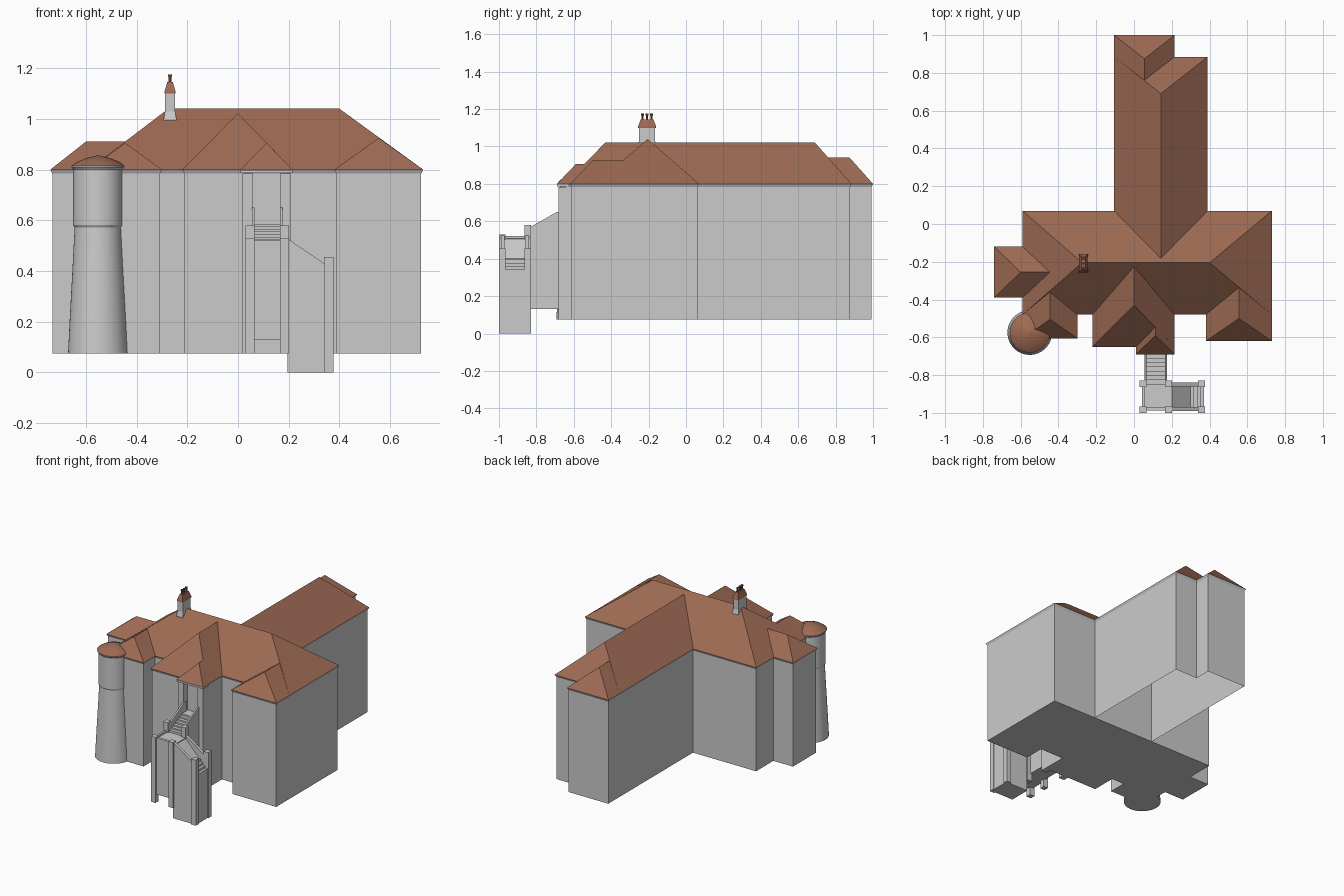
import bpy, bmesh, math
from mathutils import Vector

cube = bpy.data.objects.get("Cube")
if cube:
    bpy.data.objects.remove(cube, do_unlink=True)


def material(name, r, g, b):
    m = bpy.data.materials.new(name)
    m.use_nodes = True
    m.diffuse_color = (r, g, b, 1)
    m.node_tree.nodes["Principled BSDF"].inputs["Base Color"].default_value = (r, g, b, 1)
    return m


PLASTER = material("pale_grey_plaster", 0.6, 0.6, 0.6)
TILE = material("brown_roof_tile", 0.34, 0.145, 0.088)
POT = material("dark_clay", 0.2, 0.075, 0.05)

GROUND, EAVE = 0.075, 0.80


def finish(name, bm, mat):
    bmesh.ops.recalc_face_normals(bm, faces=bm.faces)
    mesh = bpy.data.meshes.new(name)
    bm.to_mesh(mesh)
    bm.free()
    mesh.materials.append(mat)
    ob = bpy.data.objects.new(name, mesh)
    bpy.context.collection.objects.link(ob)
    return ob


def loft(name, rings, mat, bottom=True, top=True):
    """Skin a stack of equal-length point rings."""
    bm = bmesh.new()
    loops = [[bm.verts.new(p) for p in ring] for ring in rings]
    n = len(loops[0])
    for low, high in zip(loops, loops[1:]):
        for i in range(n):
            j = (i + 1) % n
            bm.faces.new((low[i], low[j], high[j], high[i]))
    if bottom:
        bm.faces.new(loops[0][::-1])
    if top:
        bm.faces.new(loops[-1])
    return finish(name, bm, mat)


def box(name, x0, x1, y0, y1, z0, z1, mat=PLASTER):
    base = [(x0, y0), (x1, y0), (x1, y1), (x0, y1)]
    return loft(name, [[(x, y, z) for x, y in base] for z in (z0, z1)], mat)


def profile(name, pts, axis, a, b):
    """Extrude a side profile along x (points are y, z) or y (points are x, z)."""
    place = (lambda p, t: (t, *p)) if axis == "x" else (lambda p, t: (p[0], t, p[1]))
    return loft(name, [[place(p, t) for p in pts] for t in (a, b)], PLASTER)


def walls(name, outline, floor):
    """Straight walls set in from the eaves, with a flared cornice on top."""
    pts = [Vector(p) for p in outline]
    inner = []
    for i, p in enumerate(pts):
        d1 = (p - pts[i - 1]).normalized()
        d2 = (pts[(i + 1) % len(pts)] - p).normalized()
        inner.append(p + 0.008 * Vector((-d1.y - d2.y, d1.x + d2.x)))
    rings = [[(p.x, p.y, z) for p in line]
             for line, z in ((inner, GROUND), (inner, EAVE - 0.016), (pts, EAVE))]
    return loft(name, rings, PLASTER, bottom=floor, top=False)


def roof(name, x0, x1, y0, y1, start, end, z):
    """Ridge roof over a rectangle; the ridge runs from start to end (x, y)."""
    bm = bmesh.new()
    a, b, c, d = [bm.verts.new((x, y, EAVE)) for x, y in
                  ((x0, y0), (x1, y0), (x1, y1), (x0, y1))]
    s, e = [bm.verts.new((*p, z)) for p in (start, end)]
    if start[1] == end[1]:
        faces = ((a, b, e, s), (b, c, e), (c, d, s, e), (d, a, s))
    else:
        faces = ((a, b, s), (b, c, e, s), (c, d, e), (d, a, s, e))
    for f in faces:
        bm.faces.new(f)
    return finish(name, bm, TILE)


def lathe(name, x, y, rings, mat, sides=48, closed=True):
    turn = [2 * math.pi * i / sides for i in range(sides)]
    ob = loft(name, [[(x + r * math.cos(t), y + r * math.sin(t), z) for t in turn]
                     for r, z in rings], mat, closed, closed)
    bpy.ops.object.select_all(action="DESELECT")
    bpy.context.view_layer.objects.active = ob
    ob.select_set(True)
    bpy.ops.object.shade_smooth_by_angle(angle=math.radians(30))
    return ob


# Walls of the front building and the rear wing
walls("main_walls", [(.73, .07), (-.59, .07), (-.59, -.12), (-.74, -.12),
                     (-.74, -.39), (-.59, -.39), (-.59, -.605), (-.30, -.605),
                     (-.30, -.48), (-.22, -.48), (-.22, -.65), (.215, -.65),
                     (.215, -.48), (.38, -.48), (.38, -.62), (.73, -.62)], True)
walls("rear_wing_walls", [(-.105, .05), (.39, .05), (.39, .885),
                          (.215, .885), (.215, 1), (-.105, 1)], False)

# Roofs
roof("main_roof", -.59, .73, -.48, .07, (-.275, -.205), (.40, -.205), 1.04)
roof("left_front_roof", .38, .73, -.62, -.33, (.555, -.50), (.555, -.33), .925)
roof("right_front_roof", -.59, -.30, -.605, -.36, (-.445, -.505), (-.445, -.36), .905)
roof("centre_roof", -.22, .215, -.65, -.225, (0, -.43), (0, -.225), 1.022)
roof("porch_roof", .01, .215, -.69, -.545, (.113, -.59), (.113, -.545), .905)
roof("right_side_roof", -.74, -.445, -.39, -.12, (-.60, -.255), (-.445, -.255), .91)
roof("rear_wing_roof", -.105, .39, -.18, .885, (.142, -.18), (.142, .69), 1.02)
roof("rear_end_roof", -.105, .215, .76, 1, (.055, .76), (.055, .875), .94)

# Porch: two piers and a beam under the eaves
for side, x0, x1 in (("right", .018, .06), ("left", .165, .207)):
    box(side + "_porch_pier", x0, x1, -.682, -.63, GROUND, EAVE - .016)
box("porch_cornice", .01, .215, -.69, -.63, EAVE - .014, EAVE - .001)

# Round tower
TX, TY = -.552, -.575
lathe("tower_base", TX, TY, [(.118, GROUND), (.112, .2), (.1, .42), (.092, .575)], PLASTER)
lathe("tower_top", TX, TY, [(.092, .572), (.098, .582), (.098, .80),
                            (.104, .808), (.104, .816)], PLASTER)
lathe("tower_roof", TX, TY, [(.106, .814), (.085, .829), (.045, .846), (.002, .856)], TILE)

# Chimney with tapered cap and three pots
CX, CY = -.268, -.208


def tapered(name, levels, mat):
    loft(name, [[(CX + sx * w, CY + sy * d, z) for sx, sy in
                 ((-1, -1), (1, -1), (1, 1), (-1, 1))] for w, d, z in levels], mat)


tapered("chimney_stack", [(.025, .05, .95), (.025, .05, 1.0), (.02, .043, 1.03),
                          (.02, .043, 1.10)], PLASTER)
tapered("chimney_cap", [(.022, .048, 1.10), (.022, .048, 1.107),
                        (.011, .034, 1.145)], TILE)
for i in (-1, 0, 1):
    lathe("chimney_pot", CX, CY + i * .024, [(.006, 1.14), (.006, 1.165), (.008, 1.168),
                                            (.008, 1.175)], POT, sides=12)

# Upper stair flight, climbing to the porch
STEPS = 7
for i in range(STEPS):
    y = -.85 + i * .023
    box("upper_step", .062, .168, y, -.64, .13, .525 + i * .01)
for x in (.055, .165):
    profile("upper_stair_side", [(-.84, .13), (-.655, .13), (-.655, .65),
                                 (-.69, .65), (-.84, .565)], "x", x, x + .011)

# Landing with corner posts and parapets
box("landing", .045, .20, -.985, -.845, .13, .51)
box("landing_front_parapet", .05, .19, -.988, -.97, .13, .522)
box("landing_side_parapet", .042, .056, -.98, -.85, .13, .522)
for x in (.03, .165):
    box("landing_front_post", x, x + .036, -1, -.965, GROUND, .53)
    box("landing_rear_post", x, x + .036, -.863, -.828, GROUND, .58)

# Lower stair flight: a ramp, then steps
slope = [(.195, 0), (.195, .51), (.30, .40)]
for i in range(4):
    x, z = .30 + i * .0175, .395 - i * .0175
    slope += [(x, z), (x + .0175, z)]
profile("lower_stair", slope + [(.37, 0)], "y", -.972, -.858)
for y in (-.99, -.86):
    profile("lower_stair_side", [(.195, 0), (.36, 0), (.36, .43), (.34, .43),
                                 (.20, .525), (.195, .525)], "y", y, y + .02)
for y in (-1, -.863):
    box("lower_stair_post", .34, .376, y, y + .035, 0, .455)
